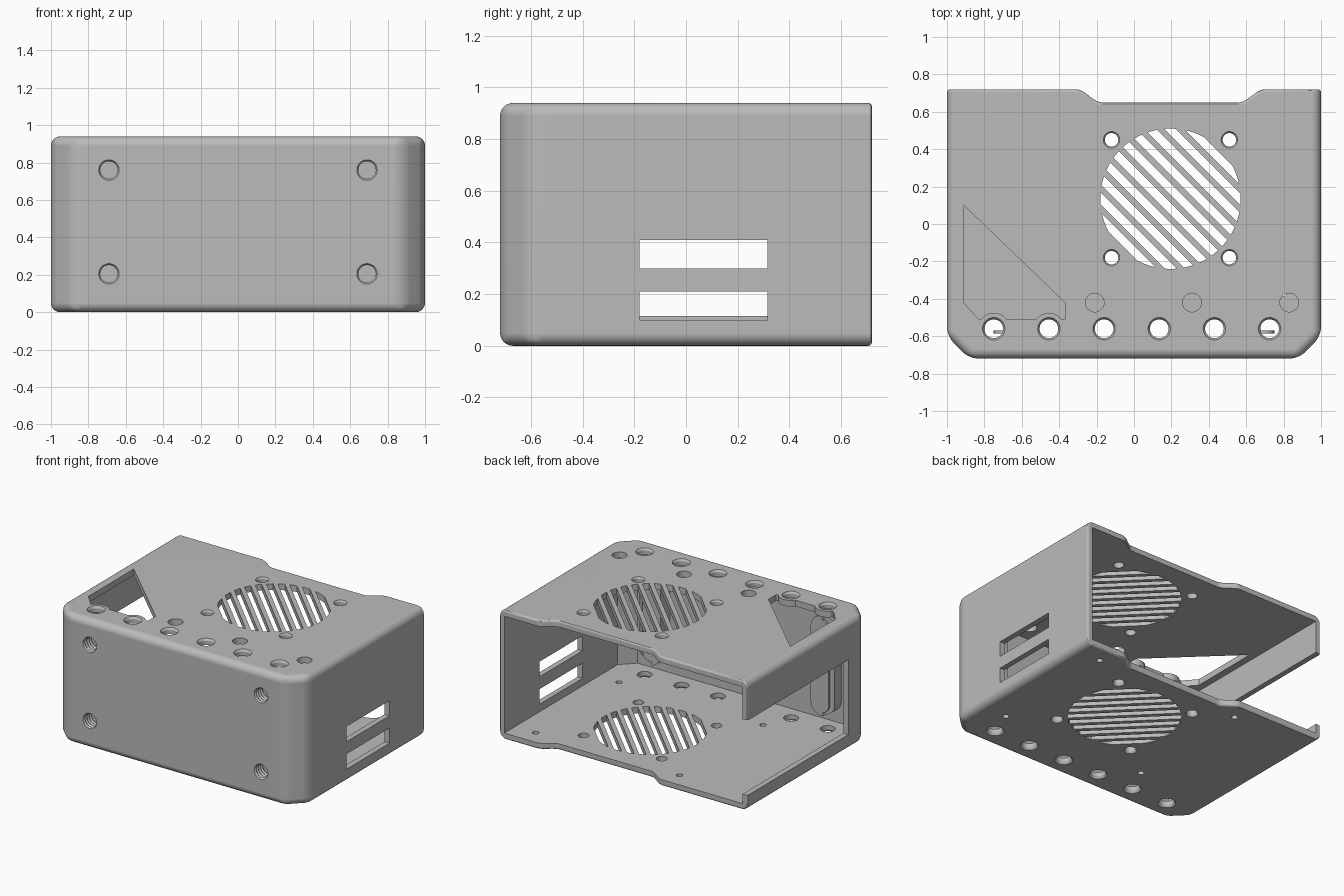
import bpy, bmesh, math
from mathutils import Vector

cube = bpy.data.objects.get("Cube")
if cube:
    bpy.data.objects.remove(cube, do_unlink=True)

H, BACK, WALL = 0.94, 0.72, 0.04
DRILL_X = [-0.75 + 0.295 * i for i in range(6)]
DRILL_Y = -0.56
FAN = Vector((0.195, 0.135))
FAN_R = 0.375

grey = bpy.data.materials.new("plain_grey")
grey.use_nodes = True
grey.diffuse_color = (0.5, 0.5, 0.5, 1)
grey.node_tree.nodes["Principled BSDF"].inputs["Base Color"].default_value = (0.5, 0.5, 0.5, 1)


def prism(bm, pts, vec):
    """Extrude a closed 3D outline along vec."""
    face = bm.faces.new([bm.verts.new(p) for p in pts])
    new = bmesh.ops.extrude_face_region(bm, geom=[face], use_keep_orig=True)["geom"]
    bmesh.ops.translate(bm, vec=vec, verts=[g for g in new if isinstance(g, bmesh.types.BMVert)])


def plate(bm, outline, z0, z1):
    prism(bm, [(x, y, z0) for x, y in outline], (0, 0, z1 - z0))


def box(bm, x0, x1, y0, y1, z0, z1):
    plate(bm, [(x0, y0), (x1, y0), (x1, y1), (x0, y1)], z0, z1)


def lathe(bm, profile, place, n=32):
    """Turn (radius, height) pairs into a capped solid; place maps (a, b, h) to a point."""
    rings = []
    for r, h in profile:
        rings.append([bm.verts.new(place(r * math.cos(math.tau * i / n),
                                         r * math.sin(math.tau * i / n), h)) for i in range(n)])
    for low, high in zip(rings, rings[1:]):
        for i in range(n):
            j = (i + 1) % n
            bm.faces.new((low[i], low[j], high[j], high[i]))
    bm.faces.new(rings[0])
    bm.faces.new(rings[-1])


def upright(bm, x, y, profile, n=32):
    lathe(bm, profile, lambda a, b, h: (x + a, y + b, h), n)


def stadium(bm, x, r, y0, y1):
    """Upright rounded bar behind the front wall."""
    pts = []
    for i in range(26):
        top = i < 13
        ang = math.pi * (i if top else i - 1) / 12
        pts.append((x + r * math.cos(ang), y0, (0.76 if top else 0.205) + r * math.sin(ang)))
    prism(bm, pts, (0, y1 - y0, 0))


def make(name, bm):
    bmesh.ops.recalc_face_normals(bm, faces=bm.faces)
    mesh = bpy.data.meshes.new(name)
    bm.to_mesh(mesh)
    bm.free()
    mesh.materials.append(grey)
    ob = bpy.data.objects.new(name, mesh)
    bpy.context.collection.objects.link(ob)
    return ob


def activate(ob):
    bpy.ops.object.select_all(action='DESELECT')
    ob.select_set(True)
    bpy.context.view_layer.objects.active = ob


def combine(ob, tool, operation):
    tool.hide_render = True
    mod = ob.modifiers.new("combine", 'BOOLEAN')
    mod.object, mod.operation, mod.solver = tool, operation, 'EXACT'
    activate(ob)
    bpy.ops.object.modifier_apply(modifier=mod.name)
    bpy.data.objects.remove(tool, do_unlink=True)


# Outer block: chamfered front corners, shallow curved notch at the back
def s_curve(x0, x1, y0, y1, n=8):
    return [(x0 + (x1 - x0) * i / n,
             y0 + (y1 - y0) * (1 - math.cos(math.pi * i / n)) / 2) for i in range(n + 1)]


outline = [(-1, BACK)] + s_curve(-0.31, -0.17, BACK, 0.65) + s_curve(0.56, 0.70, 0.65, BACK)
outline += [(1, BACK), (1, -0.6), (0.88, -BACK), (-0.88, -BACK), (-1, -0.6)]
bm = bmesh.new()
plate(bm, outline, 0, H)
bmesh.ops.recalc_face_normals(bm, faces=bm.faces)
rims = [e for e in bm.edges if min(v.co.y for v in e.verts) < 0.6
        and (abs(e.verts[0].co.z - e.verts[1].co.z) < 0.01 or e.verts[0].co.y < -0.5)]
bmesh.ops.bevel(bm, geom=rims, offset=0.05, segments=6, profile=0.5, affect='EDGES')


# Small rounding around the open back
def faces_back(f):
    return f.normal.y > 0.5 and f.calc_center_median().y > 0.6


bm.normal_update()
edges = [e for e in bm.edges if len(e.link_faces) == 2
         and faces_back(e.link_faces[0]) != faces_back(e.link_faces[1])]
bmesh.ops.bevel(bm, geom=edges, offset=0.015, segments=3, profile=0.5, affect='EDGES',
                clamp_overlap=True)
case = make("case_shell", bm)

# Hollow interior
bm = bmesh.new()
inner = 1 - WALL
plate(bm, [(-inner, 1), (inner, 1), (inner, -0.585), (0.865, -0.68), (-0.865, -0.68),
           (-inner, -0.585)], 0.045, H - 0.045)
combine(case, make("cavity_cutter", bm), 'DIFFERENCE')

# Mounting bars inside the front wall
bm = bmesh.new()
for x in (-0.69, 0.69):
    stadium(bm, x, 0.085, -0.70, -0.57)
combine(case, make("mount_bars", bm), 'UNION')

# All openings
bm = bmesh.new()
for x in DRILL_X:
    upright(bm, x, DRILL_Y, [(0.06, -0.1), (0.06, 0), (0.05, 0.015), (0.05, H - 0.015),
                             (0.06, H), (0.06, 1.1)])
for sx in (-1, 1):
    for sy in (-1, 1):
        upright(bm, FAN.x + 0.315 * sx, FAN.y + 0.315 * sy,
                [(0.044, -0.1), (0.044, 0), (0.036, 0.012), (0.036, H - 0.012),
                 (0.044, H), (0.044, 1.1)])
for x in (-0.21, 0.31, 0.83):
    upright(bm, x, -0.42, [(0.05, 0.8), (0.05, 1.1)])
for x in (-0.365, 0.795):
    for y in (-0.365, 0.595):
        upright(bm, x, y, [(0.022, -0.1), (0.022, 0.1)], 20)

# Diagonal fan grille gaps, clipped to a circle
pitch, gap = 0.075, 0.044
u, v = Vector((1, 1)).normalized(), Vector((1, -1)).normalized()
for k in range(10):
    mid = (k - 4.5) * pitch
    ds = [mid - gap / 2 + gap * i / 4 for i in range(5)]
    half = [math.sqrt(FAN_R ** 2 - d * d) for d in ds]
    pts = [FAN + u * d + v * h for d, h in zip(ds, half)]
    pts += [FAN + u * d - v * h for d, h in reversed(list(zip(ds, half)))]
    plate(bm, pts, -0.1, 1.1)

# Triangular window in the top, stepping around two drilled holes
window = [(-0.91, 0.10), (-0.91, -0.42), (-0.83, -0.51)]
for x in DRILL_X[:2]:
    for i in range(11):
        a = math.radians(144 - 10.8 * i)
        window.append((x + 0.085 * math.cos(a), DRILL_Y + 0.085 * math.sin(a)))
window += [(-0.37, -0.51), (-0.37, -0.42)]
plate(bm, window, 0.8, 1.1)

# Side slots and the large side opening
for z in (0.10, 0.30):
    box(bm, 0.9, 1.1, -0.18, 0.315, z, z + 0.11)
box(bm, -1.1, -0.93, -0.44, 1, 0.115, 0.66)

# Ridged blind screw holes in the front
ridges = [(0.055, -0.8)] + [(0.055 if i % 2 == 0 else 0.047, -0.72 + 0.012 * i) for i in range(9)]
for x in (-0.69, 0.69):
    for z in (0.205, 0.76):
        lathe(bm, ridges, lambda a, b, h: (x + a, h, z + b), 24)
combine(case, make("opening_cutter", bm), 'DIFFERENCE')

# Thin backing strips on the mounting bars
bm = bmesh.new()
for x in (-0.69, 0.69):
    stadium(bm, x, 0.06, -0.585, -0.569)
backing = make("mount_backing", bm)

for ob in (case, backing):
    activate(ob)
    bpy.ops.object.shade_smooth_by_angle(angle=math.radians(30))
    weighted = ob.modifiers.new("even_shading", 'WEIGHTED_NORMAL')
    weighted.keep_sharp = True
